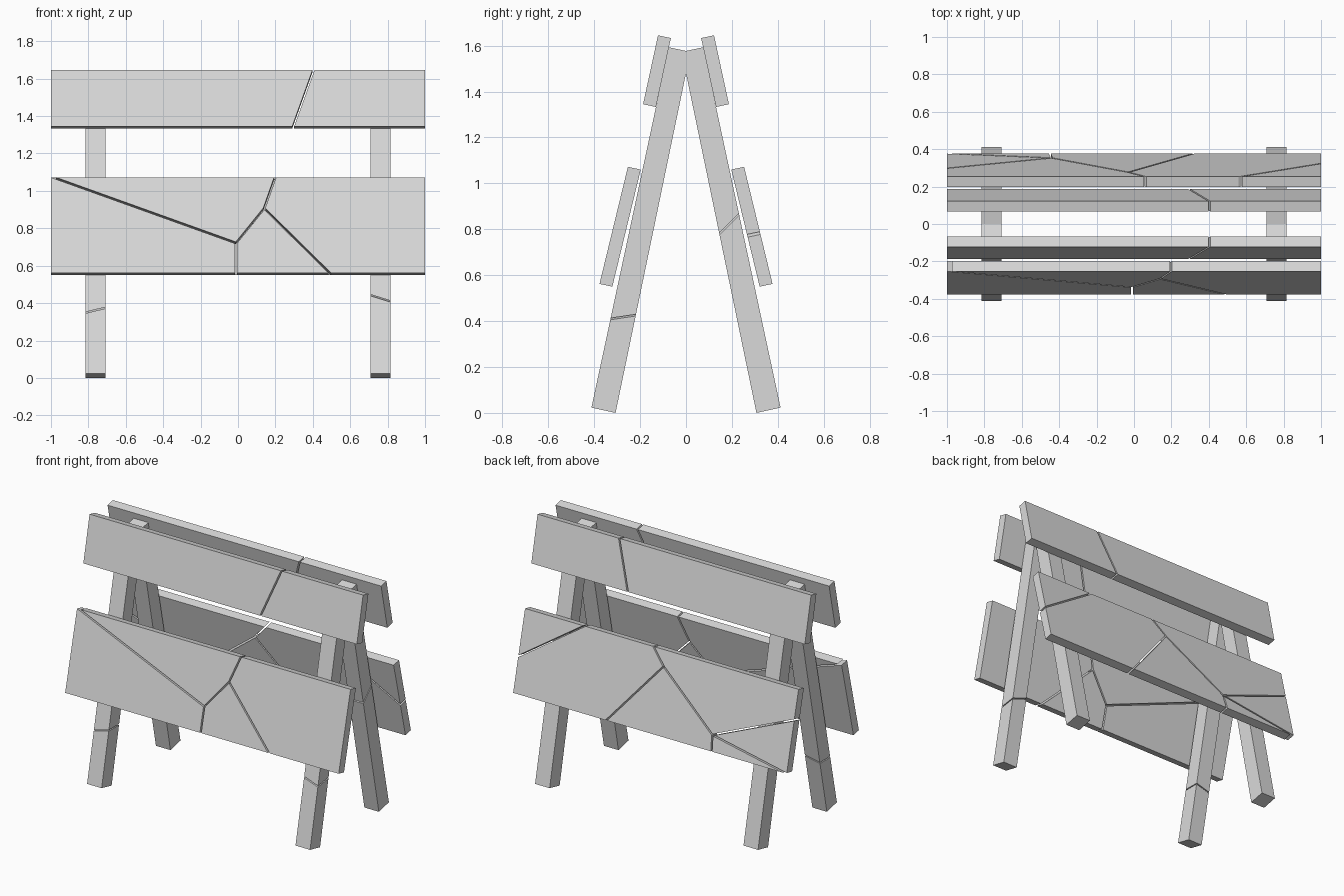
import bpy, bmesh
from mathutils import Vector

cube = bpy.data.objects.get("Cube")
if cube:
    bpy.data.objects.remove(cube)

GAP = 0.005  # half width of a crack

gray = bpy.data.materials.new("plain_gray")
gray.use_nodes = True
gray.diffuse_color = (0.7, 0.7, 0.7, 1)
gray.node_tree.nodes["Principled BSDF"].inputs["Base Color"].default_value = (0.7, 0.7, 0.7, 1)


def finish(name, bm):
    bmesh.ops.recalc_face_normals(bm, faces=bm.faces)
    mesh = bpy.data.meshes.new(name)
    bm.to_mesh(mesh)
    bm.free()
    mesh.materials.append(gray)
    obj = bpy.data.objects.new(name, mesh)
    bpy.context.collection.objects.link(obj)


def prism(bm, points, shift):
    """Extrude a polygon of 3D points along a shift vector."""
    face = bm.faces.new([bm.verts.new(p) for p in points])
    new = bmesh.ops.extrude_face_region(bm, geom=[face], use_keep_orig=True)["geom"]
    bmesh.ops.translate(bm, vec=shift, verts=[v for v in new if isinstance(v, bmesh.types.BMVert)])


def shrink(points, height):
    """Pull the cracked edges of a board piece inward, keeping board borders."""
    pts = [Vector((x, t * height)) for x, t in points]
    if sum(a.x * b.y - b.x * a.y for a, b in zip(pts, pts[1:] + pts[:1])) < 0:
        pts.reverse()
    lines = []
    for a, b in zip(pts, pts[1:] + pts[:1]):
        border = (a.x == b.x and abs(a.x) == 1) or (a.y == b.y and a.y in (0, height))
        d = (b - a).normalized()
        n = Vector((-d.y, d.x))
        lines.append((n, n.dot(a) + (0 if border else GAP)))
    out = []
    for i, (n, c) in enumerate(lines):
        m, e = lines[i - 1]
        det = m.x * n.y - m.y * n.x
        out.append(((e * n.y - c * m.y) / det, (m.x * c - n.x * e) / det / height))
    return out


def board(name, side, bottom, top, pieces):
    """Leaning board; side is -1 at the front, 1 at the back."""
    low = Vector((0, side * bottom[0], bottom[1]))
    high = Vector((0, side * top[0], top[1]))
    bm = bmesh.new()
    for piece in pieces:
        flat = shrink(piece, (high - low).length)
        prism(bm, [low.lerp(high, t) + Vector((x, 0, 0)) for x, t in flat],
              Vector((0, -side * 0.056, -0.012)))
    finish(name, bm)


# Upper boards: one slanted break
upper = [
    [(-1, 0), (0.295, 0), (0.405, 1), (-1, 1)],
    [(0.295, 0), (1, 0), (1, 1), (0.405, 1)],
]
for name, side in (("front", -1), ("back", 1)):
    board(name + "_upper_board", side, (0.187, 1.345), (0.121, 1.65), upper)

# Lower boards: branching breaks
a, b = (-0.01, 0.31), (0.14, 0.67)
front_lower = [
    [(-1, 1), (-1, 0), (-0.01, 0), a],
    [(-1, 1), a, b, (0.2, 1)],
    [b, (0.49, 0), (1, 0), (1, 1), (0.2, 1)],
    [a, (-0.01, 0), (0.49, 0), b],
]
c, d = (-0.03, 0.8), (-0.44, 0.19)
back_lower = [
    [(0.56, 1), (1, 1), (1, 0.43)],
    [(0.065, 1), c, (0.32, 0), (1, 0), (1, 0.43), (0.56, 1)],
    [c, d, (-0.45, 0), (0.32, 0)],
    [d, (-1, 0), (-0.45, 0)],
    [d, (-1, 0), (-1, 0.63)],
    [d, (-1, 0.63), (-1, 1), (0.065, 1), c],
]
board("front_lower_board", -1, (0.377, 0.562), (0.252, 1.077), front_lower)
board("back_lower_board", 1, (0.377, 0.562), (0.252, 1.077), back_lower)

# Legs: leaning posts that meet at the centre line
LEG = [(0.412, 0.023), (0.307, 0), (0, 1.48), (0, 1.577), (0.075, 1.593)]


def leg(name, x, side, crack=None):
    bm = bmesh.new()
    for half in ((-1, 1) if crack else (0,)):
        part = bmesh.new()
        prism(part, [(x - 0.053, side * y, z) for y, z in LEG], Vector((0.106, 0, 0)))
        if crack:
            point, normal = Vector(crack[0]), Vector(crack[1]).normalized() * half
            cut = bmesh.ops.bisect_plane(
                part, geom=part.verts[:] + part.edges[:] + part.faces[:],
                plane_co=point + normal * GAP * 0.7, plane_no=normal, clear_inner=True)
            rim = [g for g in cut["geom_cut"] if isinstance(g, bmesh.types.BMEdge)]
            bmesh.ops.holes_fill(part, edges=rim)
        mesh = bpy.data.meshes.new("leg_part")
        part.to_mesh(mesh)
        part.free()
        bm.from_mesh(mesh)
        bpy.data.meshes.remove(mesh)
    finish(name, bm)


leg("front_left_leg", 0.762, -1, ((0.762, -0.33, 0.425), (0.3, -0.15, 1)))
leg("front_right_leg", -0.762, -1, ((-0.762, -0.33, 0.362), (-0.24, 0, 1)))
leg("back_left_leg", 0.762, 1, ((0.762, 0.19, 0.825), (0, -1, 1)))
leg("back_right_leg", -0.762, 1)
